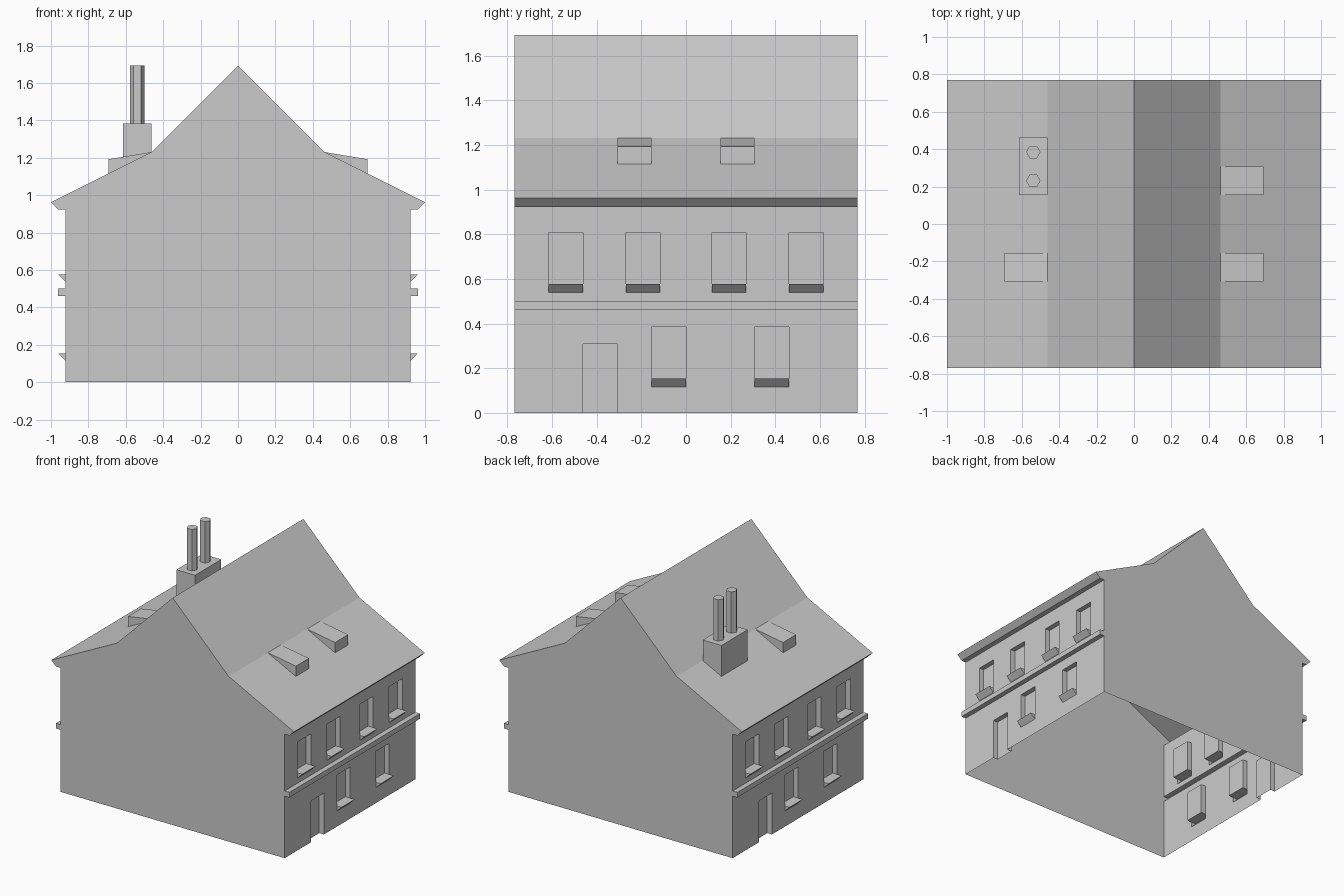
import bpy, bmesh, math

if "Cube" in bpy.data.objects:
    bpy.data.objects.remove(bpy.data.objects["Cube"])

U = 1 / 26  # building module: every measure below is a whole number of these


def make_object(name, faces, tidy_above=None):
    """Build one mesh object from faces given as lists of module coordinates."""
    bm = bmesh.new()
    for f in faces:
        bm.faces.new([bm.verts.new((x * U, y * U, z * U)) for x, y, z in f])
    bmesh.ops.remove_doubles(bm, verts=bm.verts[:], dist=1e-4)
    if tidy_above is not None:
        lim = tidy_above * U - 1e-4
        edges = [e for e in bm.edges if all(v.co.z > lim for v in e.verts)]
        verts = list({v for e in edges for v in e.verts})
        bmesh.ops.dissolve_limit(bm, angle_limit=0.01, verts=verts, edges=edges)
    bmesh.ops.recalc_face_normals(bm, faces=bm.faces[:])
    me = bpy.data.meshes.new(name)
    bm.to_mesh(me)
    bm.free()
    ob = bpy.data.objects.new(name, me)
    bpy.context.collection.objects.link(ob)
    return ob


def extrude(a, b, skip=()):
    """Faces between two matching outlines, plus both end caps."""
    n = len(a)
    sides = [[a[i], a[(i + 1) % n], b[(i + 1) % n], b[i]] for i in range(n) if i not in skip]
    return sides + [a, b]


def extrude_y(profile, y0, y1, skip=()):
    return extrude([(x, y0, z) for x, z in profile], [(x, y1, z) for x, z in profile], skip)


# Openings of the right wall (y0, y1, z0, z1, has_sill); the left wall is turned 180 degrees
openings = [(y, y + 4, 15, 21, True) for y in (-16, -7, 3, 12)]
openings += [(-4, 0, 4, 10, True), (8, 12, 4, 10, True), (-12, -8, 0, 8, False)]

ys = {-20, 20}
zs = {0, 12, 13, 24}
for y0, y1, z0, z1, sill in openings:
    ys |= {y0, y1, -y0, -y1}
    zs |= {z0, z1} | ({z0 - 1} if sill else set())
ys, zs = sorted(ys), sorted(zs)

# House outline: wall, string course, eave, bell-shaped roof
half = [(24, z) for z in zs if z <= 12] + [(25, 12), (25, 13)]
half += [(24, z) for z in zs if z >= 13] + [(25, 24), (26, 25), (12, 32), (0, 44)]


def in_opening(y, z):
    return any(y0 < y < y1 and z0 - sill < z < z1 for y0, y1, z0, z1, sill in openings)


faces = []
for s in (1, -1):
    # Long side swept in strips, leaving the openings free
    for (xa, za), (xb, zb) in zip(half, half[1:]):
        for ya, yb in zip(ys, ys[1:]):
            if xa == xb == 24 and in_opening((ya + yb) / 2, (za + zb) / 2):
                continue
            faces.append([(s * xa, s * ya, za), (s * xa, s * yb, za),
                          (s * xb, s * yb, zb), (s * xb, s * ya, zb)])
    # Recessed windows and door, with wedge-shaped sills
    for y0, y1, z0, z1, sill in openings:
        rim = [(y0, z0), (y1, z0), (y1, z1), (y0, z1)]
        outer = [(s * 24, s * y, z) for y, z in rim]
        inner = [(s * 23, s * y, z) for y, z in rim]
        box = extrude(outer, inner, skip=() if sill else (0,))
        box.remove(outer)
        faces += box
        if sill:
            faces += extrude_y([(s * 24, z0 - 1), (s * 25, z0), (s * 24, z0)],
                               s * y0, s * y1, skip=(2,))
    # Gable wall; the underside of the house stays open
    outline = half + [(-x, z) for x, z in half[-2::-1]]
    faces.append([(x, s * 20, z) for x, z in outline])
make_object("house_shell", faces, tidy_above=24)

# Roof dormers (the side resting on the roof is open)
for name, s, y in (("dormer_right_front", 1, -8), ("dormer_right_back", 1, 4),
                   ("dormer_left_front", -1, -8)):
    make_object(name, extrude_y([(s * 12, 32), (s * 18, 31), (s * 18, 29)], y, y + 4, skip=(2,)))

# Chimney stack
make_object("chimney_stack",
            extrude_y([(-12, 32), (-12, 36), (-16, 36), (-16, 30)], 4, 12, skip=(3,)))

# Two hexagonal chimney pots
for i, y in enumerate((6, 10)):
    ring = [(-14 + math.cos(k * math.pi / 3), y + math.sin(k * math.pi / 3)) for k in range(6)]
    make_object(f"chimney_pot_{i + 1}",
                extrude([(a, b, 36) for a, b in ring], [(a, b, 44) for a, b in ring]))
